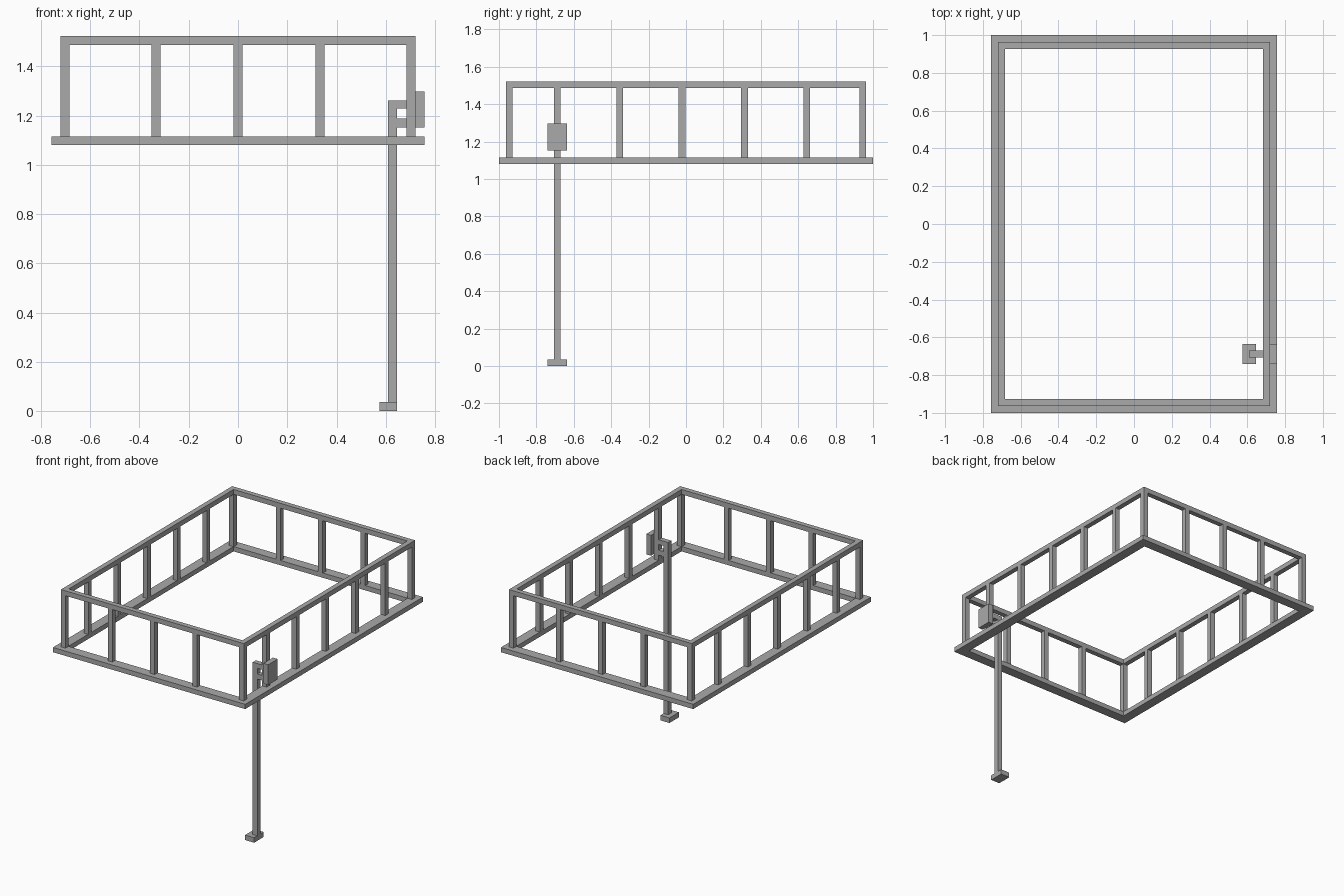
import bpy
import bmesh

cube = bpy.data.objects.get("Cube")
if cube:
    bpy.data.objects.remove(cube, do_unlink=True)

# Single painted-steel grey
grey = bpy.data.materials.new("steel_grey")
grey.use_nodes = True
colour = (0.40, 0.40, 0.40, 1.0)
grey.diffuse_color = colour
grey.node_tree.nodes["Principled BSDF"].inputs["Base Color"].default_value = colour


def add_object(name, bm):
    bmesh.ops.recalc_face_normals(bm, faces=bm.faces)
    mesh = bpy.data.meshes.new(name)
    bm.to_mesh(mesh)
    bm.free()
    mesh.materials.append(grey)
    obj = bpy.data.objects.new(name, mesh)
    bpy.context.collection.objects.link(obj)
    return obj


def box(name, x, y, z):
    """Box from (min, max) pairs on each axis."""
    bm = bmesh.new()
    bmesh.ops.create_cube(bm, size=1)
    for v in bm.verts:
        for i, (lo, hi) in enumerate((x, y, z)):
            v.co[i] = (lo + hi) / 2 + v.co[i] * (hi - lo)
    return add_object(name, bm)


def ring(name, half_x, half_y, width, z0, z1):
    """Rectangular frame with mitred corners."""
    bm = bmesh.new()
    loops = []
    for inset, z in ((0, z0), (0, z1), (width, z1), (width, z0)):
        hx, hy = half_x - inset, half_y - inset
        loops.append([bm.verts.new((sx * hx, sy * hy, z))
                      for sx, sy in ((-1, -1), (1, -1), (1, 1), (-1, 1))])
    for a in range(4):
        p, q = loops[a], loops[(a + 1) % 4]
        for i in range(4):
            j = (i + 1) % 4
            bm.faces.new((p[i], p[j], q[j], q[i]))
    return add_object(name, bm)


BASE_Z, POST_Z, RAIL_Z, TOP_Z = 1.08, 1.114, 1.487, 1.522
T = 0.036            # tube thickness
HX, HY = 0.72, 0.963  # outer half size of the railing

# Wide base frame and narrow top rail
ring("base_frame", 0.757, 1.0, 0.071, BASE_Z, POST_Z)
ring("top_rail", HX, HY, T, RAIL_Z, TOP_Z)


def post(name, cx, cy):
    box(name, (cx - T / 2, cx + T / 2), (cy - T / 2, cy + T / 2), (POST_Z, RAIL_Z))


# Corner posts and evenly spaced posts along each side
px, py = HX - T / 2, HY - T / 2
POLE_Y = -0.688
for sx, side in ((-1, "right"), (1, "left")):
    for sy, end in ((-1, "front"), (1, "back")):
        post(f"corner_post_{side}_{end}", sx * px, sy * py)
    for i in range(5):
        post(f"side_post_{sx}_{i + 1}", sx * px, POLE_Y + i * 0.3335)
for sy, end in ((-1, "front"), (1, "back")):
    for i in range(3):
        post(f"{end}_post_{i + 1}", (i - 1) * 0.333, sy * py)

# Support pole with foot, two bracket arms and an outer mounting plate
pole_y = (POLE_Y - T / 2, POLE_Y + T / 2)
plate_y = (POLE_Y - 0.053, POLE_Y + 0.053)
box("support_pole", (0.61, 0.646), pole_y, (0.036, 1.262))
box("pole_foot", (0.575, 0.646), plate_y, (0.0, 0.036))
box("upper_bracket", (0.646, HX - T), pole_y, (1.228, 1.262))
box("lower_bracket", (0.646, HX - T), pole_y, (1.152, 1.188))
box("mounting_plate", (HX, 0.757), plate_y, (1.152, 1.297))
